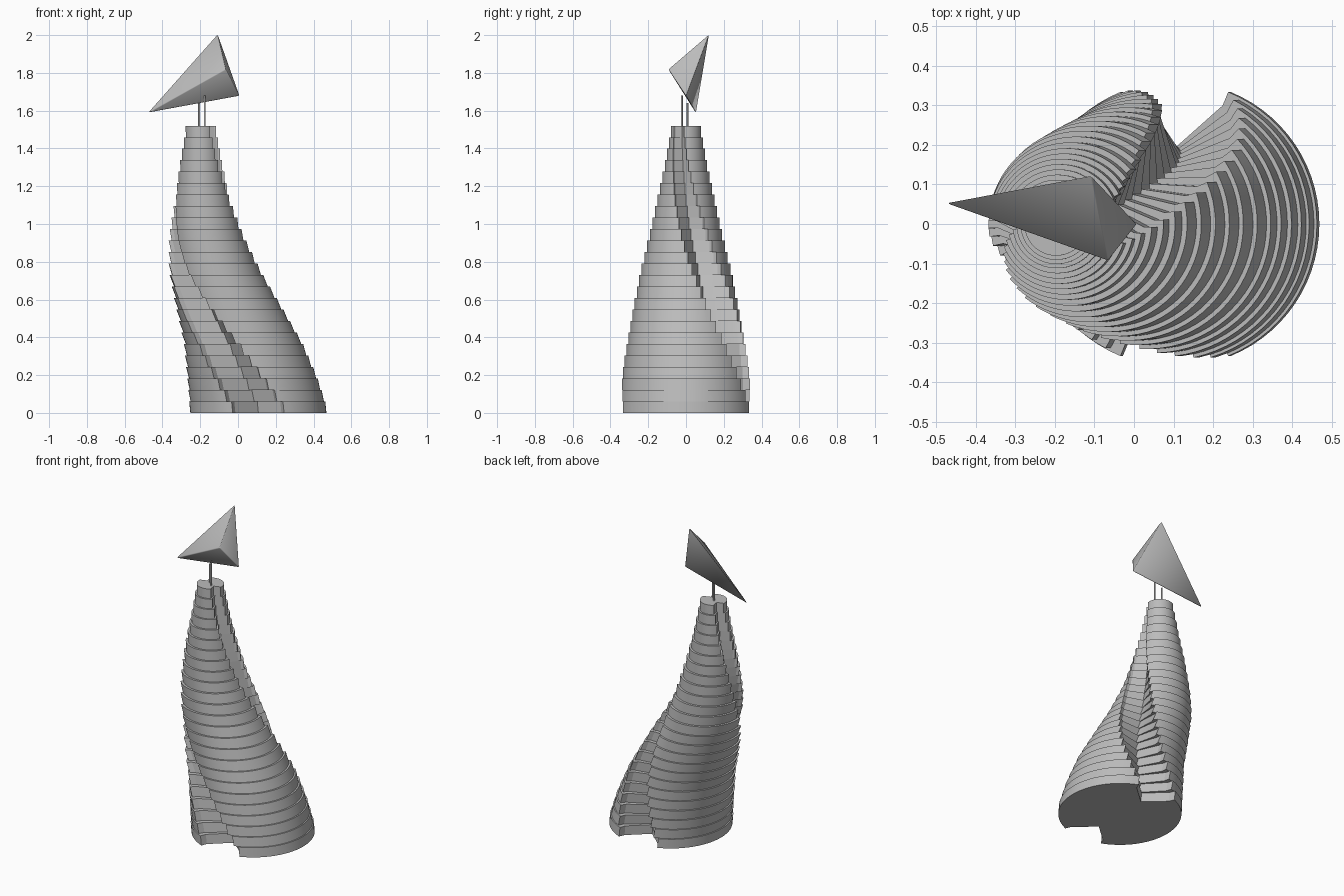
import bpy, bmesh
from math import sin, cos, radians

if "Cube" in bpy.data.objects:
    bpy.data.objects.remove(bpy.data.objects["Cube"])

LAYERS, HEIGHT, TWIST = 25, 1.52, -120
STEP = HEIGHT / LAYERS

# key points: height, value
CENTRE = [(0, .108), (.06, .102), (.18, .078), (.37, .028), (.56, -.048), (.75, -.122),
          (.94, -.168), (1.13, -.188), (1.30, -.195), (1.53, -.197)]
RADIUS = [(0, .364), (.18, .342), (.37, .310), (.56, .276), (.75, .238),
          (.94, .192), (1.13, .150), (1.30, .113), (1.53, .073)]


def sample(table, z):
    for (z0, a), (z1, b) in zip(table, table[1:]):
        if z <= z1:
            return a + (z - z0) / (z1 - z0) * (b - a)


def grey(name, value):
    m = bpy.data.materials.new(name)
    m.diffuse_color = (value, value, value, 1)
    m.use_nodes = True
    m.node_tree.nodes["Principled BSDF"].inputs["Base Color"].default_value = m.diffuse_color
    return m


STONE = grey("mid_grey", .5)
PALE = grey("pale_grey", .85)


def add_object(name, bm):
    bmesh.ops.recalc_face_normals(bm, faces=bm.faces)
    mesh = bpy.data.meshes.new(name)
    bm.to_mesh(mesh)
    bm.free()
    ob = bpy.data.objects.new(name, mesh)
    bpy.context.collection.objects.link(ob)
    ob.data.materials.append(STONE)
    return ob


def smooth(ob, angle=25):
    bpy.ops.object.select_all(action='DESELECT')
    bpy.context.view_layer.objects.active = ob
    ob.select_set(True)
    bpy.ops.object.shade_smooth_by_angle(angle=radians(angle))


# unit cross-section: a disc with a V notch at the front and at the back
half = [(cos(radians(a)), sin(radians(a))) for a in [-67.8 + 135.6 * i / 28 for i in range(29)]]
half += [(.338, .83), (0, .53), (-.338, .83)]
section = half + [(-x, -y) for x, y in half]

# twisted, tapering stack of slabs, each leaning along the curved axis
bm = bmesh.new()
for k in range(LAYERS):
    z0, z1 = k * STEP, (k + 1) * STEP
    r = sample(RADIUS, (z0 + z1) / 2)
    c0, c1 = sample(CENTRE, z0), sample(CENTRE, z1)
    a = radians(TWIST * k / (LAYERS - 1))
    pts = [(r * (x * cos(a) - y * sin(a)), r * (x * sin(a) + y * cos(a))) for x, y in section]
    low = [bm.verts.new((c0 + x, y, z0)) for x, y in pts]
    top = [bm.verts.new((c1 + x, y, z1)) for x, y in pts]
    bm.faces.new(low[::-1])
    bm.faces.new(top)
    n = len(pts)
    for i in range(n):
        j = (i + 1) % n
        bm.faces.new((low[i], low[j], top[j], top[i]))
smooth(add_object("twisted_slab_stack", bm))

# two thin support rods
for name, x, y, z in (("rod_back", -.206, .008, 1.64), ("rod_front", -.176, -.022, 1.68)):
    bpy.ops.mesh.primitive_cylinder_add(vertices=16, radius=.005, depth=z - 1.50,
                                        location=(x, y, (z + 1.50) / 2))
    rod = bpy.context.object
    rod.name = name
    rod.data.materials.append(PALE)
    smooth(rod)

# tilted tetrahedron on top, with softened edges
bm = bmesh.new()
v = [bm.verts.new(p) for p in ((-.480, .053, 1.587), (-.108, .123, 2.006),
                               (.009, .0, 1.677), (-.065, -.094, 1.82))]
for f in ((0, 1, 2), (0, 1, 3), (0, 2, 3), (1, 2, 3)):
    bm.faces.new([v[i] for i in f])
bmesh.ops.recalc_face_normals(bm, faces=bm.faces)
bmesh.ops.bevel(bm, geom=bm.edges[:], offset=.005, segments=2, profile=.5, affect='EDGES')
smooth(add_object("tetrahedron", bm), 80)
